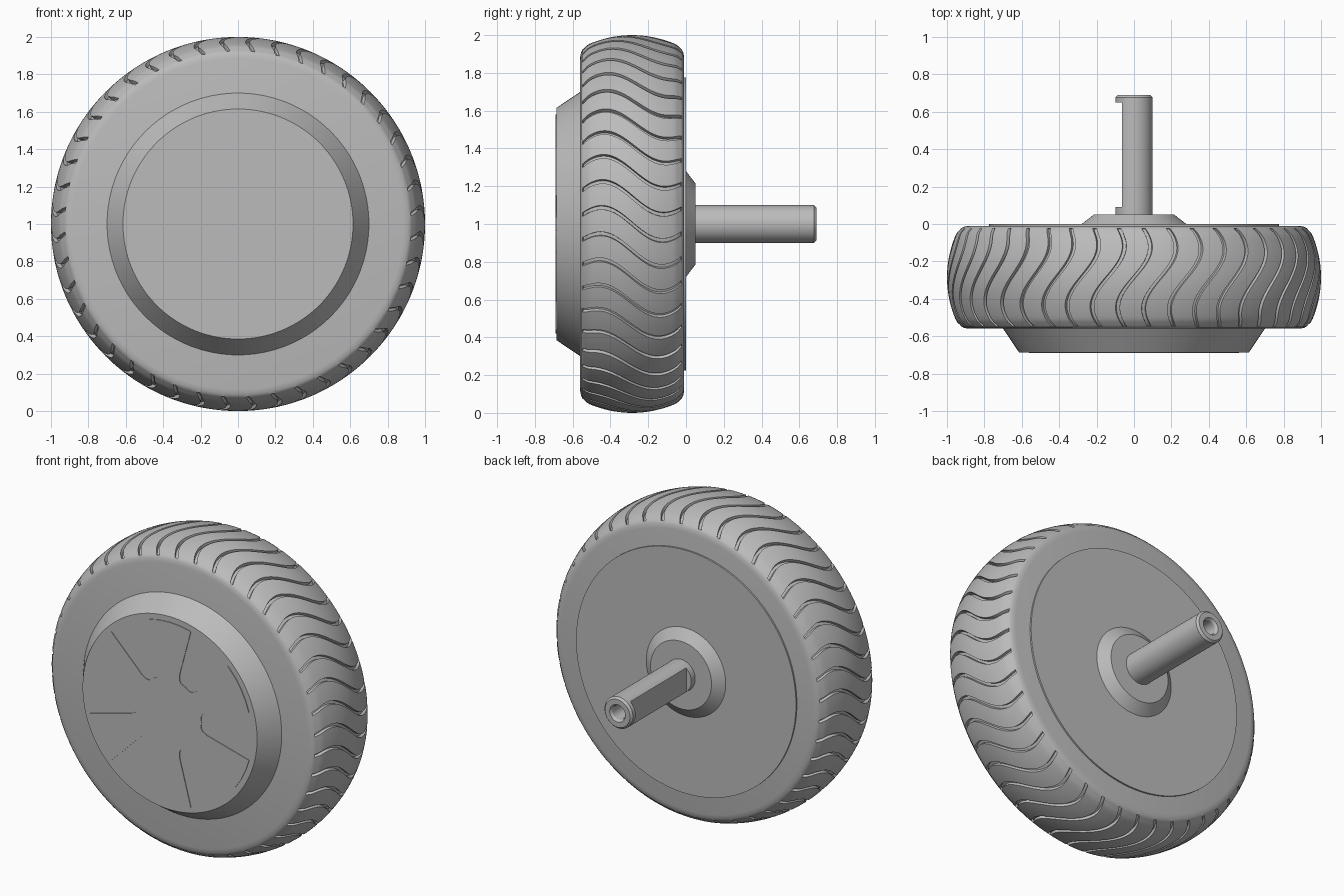
import bpy, bmesh
from math import sin, cos, pi, radians, atan2, hypot
from mathutils import Vector

if "Cube" in bpy.data.objects:
    bpy.data.objects.remove(bpy.data.objects["Cube"], do_unlink=True)

grey = bpy.data.materials.new("plain_grey")
grey.use_nodes = True
grey.diffuse_color = (0.5, 0.5, 0.5, 1)
grey.node_tree.nodes["Principled BSDF"].inputs["Base Color"].default_value = (0.5, 0.5, 0.5, 1)


def polar(r, y, a):
    """Point at radius r and angle a about the axle."""
    return Vector((r * cos(a), y, 1 + r * sin(a)))


def finish(name, bm, angle=30):
    bmesh.ops.remove_doubles(bm, verts=bm.verts, dist=1e-5)
    bmesh.ops.recalc_face_normals(bm, faces=bm.faces)
    mesh = bpy.data.meshes.new(name)
    bm.to_mesh(mesh)
    bm.free()
    mesh.materials.append(grey)
    obj = bpy.data.objects.new(name, mesh)
    bpy.context.collection.objects.link(obj)
    bpy.ops.object.select_all(action="DESELECT")
    obj.select_set(True)
    bpy.context.view_layer.objects.active = obj
    bpy.ops.object.shade_smooth_by_angle(angle=radians(angle))
    return obj


def skin(bm, rings, cap=True):
    """Bridge rings of vertices and close both ends."""
    n = len(rings[0])
    for low, high in zip(rings, rings[1:]):
        for i in range(n):
            j = (i + 1) % n
            bm.faces.new((low[i], low[j], high[j], high[i]))
    if cap:
        bm.faces.new(rings[0])
        bm.faces.new(rings[-1])


def lathe(name, profile, segments=128, flat_rings=(), flat_x=0):
    bm = bmesh.new()
    rings = []
    for k, (r, y) in enumerate(profile):
        ring = [polar(r, y, 2 * pi * i / segments) for i in range(segments)]
        if k in flat_rings:
            for p in ring:
                p.x = max(p.x, flat_x)
        rings.append([bm.verts.new(p) for p in ring])
    skin(bm, rings)
    return finish(name, bm)


# Tyre: crowned tread with S-shaped grooves sheared around the rim
GROOVES = 44
MID, REACH, DEPTH, WIDTH = -0.285, 0.257, 0.02, 0.022
shoulder = [(0.262, 0.925), (0.27, 0.91), (0.275, 0.885)]
crown = []
for k in range(-15, 16):
    d = REACH * k / 15
    drop = max(0, abs(d) - 0.225)
    crown.append((d, 1 - 0.9 * d * d - 12 * drop * drop))
rows = [(-d, r, False) for d, r in reversed(shoulder)]
rows += [(d, r, True) for d, r in crown]
rows += [(d, r, False) for d, r in shoulder]
pitch = 2 * pi / GROOVES
half = WIDTH / 2
columns = [(-half, 0), (-half + 0.002, 1), (half - 0.002, 1), (half, 0)]
columns += [(half + (pitch - WIDTH) * s / 4, 0) for s in (1, 2, 3)]
bm = bmesh.new()
rings = []
for d, r, grooved in rows:
    sweep = -0.09 * sin(pi * d / 0.33)
    rings.append([bm.verts.new(polar(r - DEPTH * cut * grooved, MID + d,
                                     g * pitch + pi / 2 + a + sweep))
                  for g in range(GROOVES) for a, cut in columns])
skin(bm, rings)
finish("tyre", bm, 35)

# Front hub cover, back plate and axle boss
lathe("hub_cover", [(0.7, -0.55), (0.7, -0.56), (0.615, -0.686)])
lathe("back_plate", [(0.775, -0.03), (0.775, 0)])
lathe("axle_boss", [(0.28, -0.01), (0.28, 0), (0.215, 0.05)])

# Axle with a flat on one side and a bored end
lathe("axle", [(0.1, 0.03), (0.1, 0.09), (0.1, 0.09), (0.1, 0.65), (0.1, 0.65),
               (0.1, 0.677), (0.088, 0.69), (0.055, 0.69), (0.045, 0.675),
               (0.045, 0.55)], 64, flat_rings=(2, 3), flat_x=-0.065)

# Six-armed star slightly raised on the hub cover
outline = []
for arm in range(6):
    base = radians(60 * arm)
    for deg, r in ((-9, 0.225), (0, 0.225), (9, 0.225), (13, 0.24), (15, 0.275),
                   (15, 0.58), (22.5, 0.58), (30, 0.58), (37.5, 0.58), (45, 0.58),
                   (45, 0.275), (47, 0.24)):
        outline.append((r, base + radians(deg)))
bm = bmesh.new()
skin(bm, [[bm.verts.new(polar(r, y, a)) for r, a in outline] for y in (-0.68, -0.69)])
finish("hub_star", bm)
